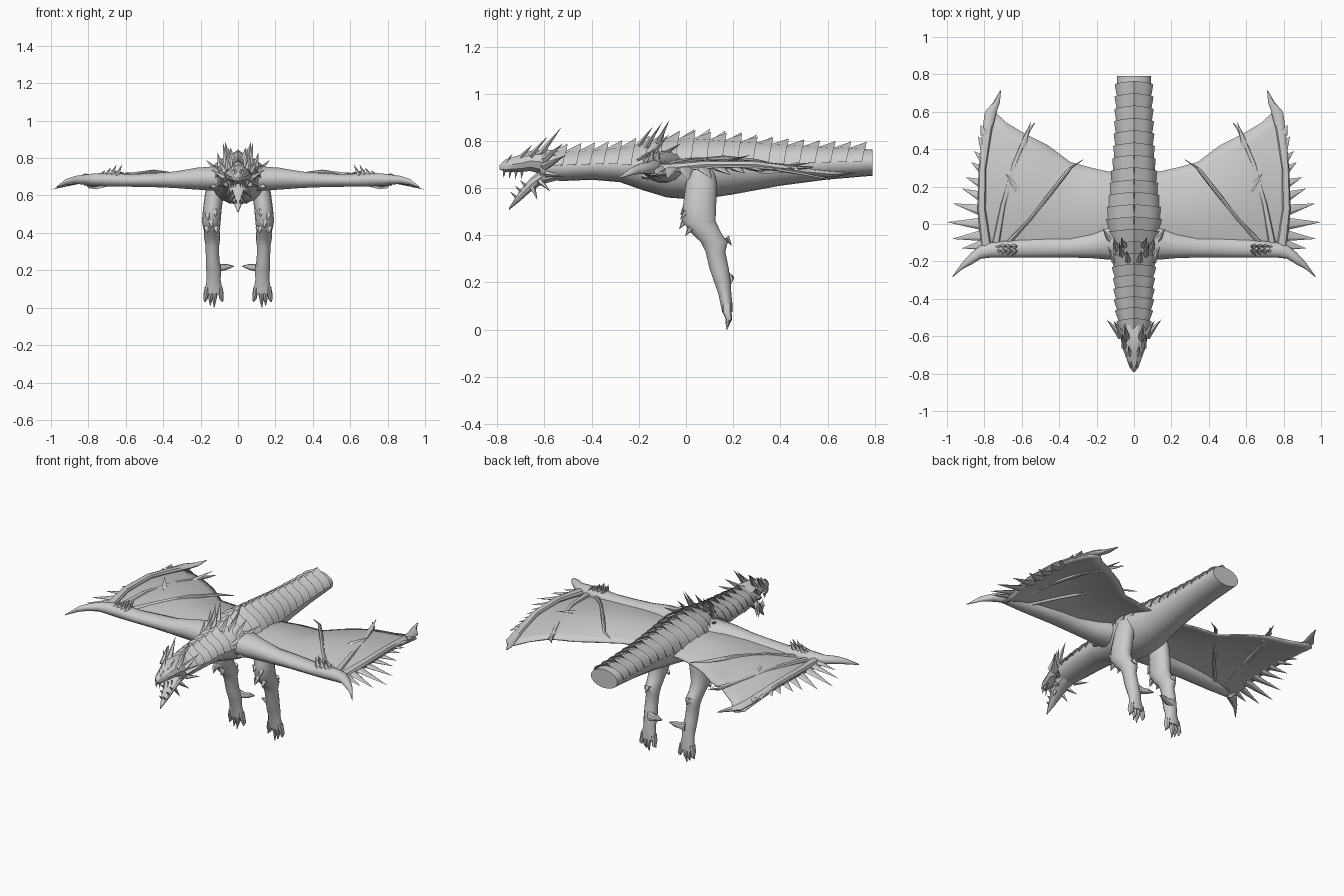
import bpy, bmesh, math
from mathutils import Vector

grey = bpy.data.materials.new("stone_grey")
grey.diffuse_color = (0.6, 0.6, 0.6, 1)


def finish(name, bm, mirror=False, smooth=40, thick=0):
    bmesh.ops.recalc_face_normals(bm, faces=bm.faces)
    me = bpy.data.meshes.new(name)
    bm.to_mesh(me)
    bm.free()
    ob = bpy.data.objects.new(name, me)
    bpy.context.collection.objects.link(ob)
    me.materials.append(grey)
    if thick:
        m = ob.modifiers.new("Thickness", 'SOLIDIFY')
        m.thickness, m.offset = thick, 0
    if mirror:
        m = ob.modifiers.new("Mirror", 'MIRROR')
        m.use_mirror_merge = False
    if smooth:
        bpy.ops.object.select_all(action='DESELECT')
        ob.select_set(True)
        bpy.context.view_layer.objects.active = ob
        bpy.ops.object.shade_smooth_by_angle(angle=math.radians(smooth))
    return ob


def loft(bm, rings, axis, n=14):
    """Join elliptical rings (x, y, z, radius a, radius b) set across an axis."""
    rows = []
    for x, y, z, a, b in rings:
        row = []
        for i in range(n):
            t = 2 * math.pi * i / n
            c, s = a * math.cos(t), b * math.sin(t)
            off = {'x': (0, c, s), 'y': (c, 0, s), 'z': (c, s, 0)}[axis]
            row.append(bm.verts.new(Vector((x, y, z)) + Vector(off)))
        rows.append(row)
    for r, q in zip(rows, rows[1:]):
        for i in range(n):
            j = (i + 1) % n
            bm.faces.new((r[i], r[j], q[j], q[i]))
    bm.faces.new(rows[0])
    bm.faces.new(rows[-1])


def spike(bm, base, tip, r, flat=1.0, n=6):
    """Cone from base to tip; flat squashes it vertically."""
    base, tip = Vector(base), Vector(tip)
    d = (tip - base).normalized()
    up = Vector((0, 0, 1)) if abs(d.z) < 0.9 else Vector((0, 1, 0))
    side = d.cross(up).normalized()
    up = side.cross(d)
    ring = [bm.verts.new(base + side * r * math.cos(2 * math.pi * i / n)
                         + up * r * flat * math.sin(2 * math.pi * i / n)) for i in range(n)]
    top = bm.verts.new(tip)
    bm.faces.new(ring)
    for i in range(n):
        bm.faces.new((ring[i], ring[(i + 1) % n], top))


# Body, neck and tail stump: y, centre z, half width, half height
PROFILE = [(-.62, .69, .06, .055), (-.52, .69, .08, .06), (-.40, .695, .095, .06),
           (-.28, .695, .10, .07), (-.18, .685, .11, .095), (-.08, .68, .13, .12),
           (.02, .68, .148, .128), (.10, .68, .142, .122), (.20, .685, .12, .112),
           (.40, .695, .10, .085), (.60, .702, .093, .066), (.79, .708, .09, .056)]


def profile(y):
    for p, q in zip(PROFILE, PROFILE[1:]):
        if y <= q[0]:
            t = (y - p[0]) / (q[0] - p[0])
            return [p[i] + (q[i] - p[i]) * t for i in (1, 2, 3)]
    return PROFILE[-1][1:]


bm = bmesh.new()
loft(bm, [(0, y, z, a, b) for y, z, a, b in PROFILE], 'y', 20)
finish("body", bm)

# Overlapping back scales, each with a raised ridge at its rear edge
bm = bmesh.new()
starts = [-.58 + .058 * i for i in range(7)] + [-.17 + .066 * i for i in range(14)]
for y0 in starts:
    y1 = y0 + .078
    rows = []
    for y, lift in ((y0, .002), (min(y1, .79), .013)):
        z, a, b = profile(y)
        row = []
        for i in range(11):
            t = math.radians(-85 + 17 * i)
            ridge = (.024 if y < .3 else .018) * (lift > .01) * (i == 5)
            back = -.02 * abs(i - 5) / 5 if lift > .01 else 0
            row.append(bm.verts.new(((a + lift) * math.sin(t), y + back,
                                     z + (b + lift + ridge) * math.cos(t))))
        rows.append(row)
    under = []
    z, a, b = profile(y1 - .012)
    for i in range(11):
        t = math.radians(-85 + 17 * i)
        under.append(bm.verts.new(((a - .004) * math.sin(t), min(y1 - .03, .76), z + (b - .004) * math.cos(t))))
    rows.append(under)
    for r, q in zip(rows, rows[1:]):
        for i in range(10):
            bm.faces.new((r[i], r[i + 1], q[i + 1], q[i]))
finish("back_scales", bm, smooth=25)

# Central spines on the scales
bm = bmesh.new()
for y0 in starts:
    z, a, b = profile(y0 + .04)
    h = .03 + .018 * max(0, 1 - abs(y0 - .03) / .3)
    v = [bm.verts.new(p) for p in ((0, y0 + .005, z + b), (-.012, y0 + .055, z + b),
                                   (.012, y0 + .055, z + b), (0, min(y0 + .075, .79), z + b + h))]
    for f in ((0, 1, 3), (0, 3, 2), (1, 2, 3), (0, 2, 1)):
        bm.faces.new([v[i] for i in f])
finish("back_spines", bm, smooth=0)

# Shoulder spines
bm = bmesh.new()
for x, y, z, dx, dy, dz in ((.03, -.2, .78, .01, .06, .08), (.06, -.17, .77, .02, .07, .11),
                            (.05, -.12, .79, .02, .05, .10), (.09, -.14, .75, .02, .07, .08),
                            (.10, -.20, .72, .04, .08, .05), (.12, -.17, .69, .07, .09, .05),
                            (.13, -.18, .65, .05, .08, -.02), (.12, -.1, .74, .05, .08, .05)):
    spike(bm, (x, y, z), (x + dx, y + dy, z + dz), .02, .6, 5)
finish("shoulder_spines", bm, True, smooth=0)

# Head with upper and lower jaw
bm = bmesh.new()
loft(bm, [(0, -.54, .70, .07, .06), (0, -.60, .71, .074, .057), (0, -.66, .715, .062, .045),
          (0, -.70, .705, .048, .038), (0, -.735, .70, .035, .033), (0, -.765, .695, .024, .028),
          (0, -.79, .688, .006, .010)], 'y', 10)
finish("skull", bm, smooth=25)
bm = bmesh.new()
loft(bm, [(0, -.55, .67, .055, .04), (0, -.61, .65, .05, .035), (0, -.66, .612, .040, .03),
          (0, -.70, .572, .026, .026), (0, -.75, .512, .003, .005)], 'y', 10)
finish("lower_jaw", bm, smooth=25)

# Horns, brow spikes and teeth
bm = bmesh.new()
for b, t, r in (((.035, -.62, .74), (.05, -.53, .855), .022), ((.05, -.66, .735), (.065, -.585, .82), .018),
                ((.06, -.60, .72), (.105, -.52, .79), .022), ((.065, -.60, .69), (.147, -.51, .74), .024),
                ((.06, -.59, .66), (.11, -.52, .65), .02), ((.04, -.62, .63), (.075, -.575, .585), .018),
                ((.02, -.70, .73), (.03, -.65, .785), .016), ((.012, -.76, .71), (.015, -.735, .745), .012),
                ((.03, -.65, .60), (.05, -.63, .55), .015)):
    spike(bm, b, t, r, .7, 5)
finish("horns", bm, True, smooth=0)
bm = bmesh.new()
for y, x, z in ((-.77, .012, .675), (-.745, .023, .673), (-.72, .032, .672), (-.695, .04, .672)):
    spike(bm, (x, y, z), (x, y - .004, z - .035), .007, 1, 4)
for y, x, z in ((-.72, .012, .56), (-.70, .022, .585), (-.68, .030, .61)):
    spike(bm, (x, y, z), (x, y - .025, z + .025), .007, 1, 4)
finish("teeth", bm, True, smooth=0)

# Legs
bm = bmesh.new()
loft(bm, [(.115, .065, .69, .04, .055), (.125, .065, .62, .05, .066), (.137, .058, .53, .05, .072),
          (.143, .055, .46, .05, .072), (.140, .085, .41, .042, .066), (.138, .120, .37, .043, .058),
          (.137, .125, .33, .036, .043), (.136, .140, .26, .036, .042), (.130, .155, .20, .040, .036),
          (.130, .165, .15, .037, .028), (.130, .172, .105, .045, .026), (.130, .175, .075, .046, .022)], 'z')
finish("leg", bm, True)
bm = bmesh.new()
for x0, x1, z1 in ((.098, .083, .03), (.120, .128, .0), (.143, .148, .012), (.163, .178, .03)):
    loft(bm, [(x0, .172, .11, .015, .02), ((x0 + x1) / 2, .174, .072, .014, .019),
              ((x0 * .3 + x1 * .7), .182, .045, .011, .014), (x1, .172, z1, .002, .003)], 'z', 8)
loft(bm, [(.125, .175, .215, .024, .03), (.088, .18, .214, .017, .018), (.062, .187, .218, .017, .017),
          (.022, .195, .222, .002, .002)], 'x', 8)
finish("toes", bm, True)
# Knee scales
bm = bmesh.new()
for x, y, z in ((.12, .0, .52), (.16, .0, .50), (.14, -.005, .46), (.165, .02, .43), (.115, .02, .43), (.14, .17, .39)):
    s = 1 if y > .1 else -1
    spike(bm, (x, y, z), (x, y + .025 * s, z - .035), .022, .7, 5)
finish("knee_scales", bm, True, smooth=0)

# Wing arm, ending in a hooked thumb claw
bm = bmesh.new()
loft(bm, [(.06, -.09, .69, .10, .07), (.14, -.10, .69, .09, .066), (.22, -.115, .69, .068, .06),
          (.34, -.125, .684, .054, .045), (.46, -.125, .682, .054, .038), (.58, -.13, .680, .05, .034),
          (.68, -.135, .684, .045, .038), (.77, -.14, .685, .04, .034), (.82, -.15, .685, .036, .027),
          (.87, -.185, .683, .032, .022), (.92, -.225, .672, .018, .016), (.97, -.282, .645, .003, .003)], 'x')
finish("wing_arm", bm, True)

# Wing membrane: leading x, trailing x, trailing y for each column
COLS = [(.05, .05, .27), (.14, .14, .28), (.24, .23, .30), (.36, .34, .33), (.47, .46, .42),
        (.58, .58, .48), (.68, .68, .54), (.77, .755, .61), (.82, .80, .58)]


def wing(c, v):
    x0, x1, y1 = COLS[c]
    u = x0 / .82
    crease = .012 * math.sin(c * math.pi / 2) * v * (u > .3)
    return (x0 + (x1 - x0) * v + .022 * math.sin(math.pi * v) * u ** 4,
            -.15 + (y1 + .15) * v,
            .69 - .035 * u ** 3 + .042 * math.sin(math.pi * v) - .012 * v + crease)


bm = bmesh.new()
grid = [[bm.verts.new(wing(c, k / 10)) for k in range(11)] for c in range(len(COLS))]
for r, q in zip(grid, grid[1:]):
    for k in range(10):
        bm.faces.new((r[k], r[k + 1], q[k + 1], q[k]))
finish("wing_membrane", bm, True, thick=.008)

# Wing finger bones and their free tips
bm = bmesh.new()
loft(bm, [(.79, -.12, .68, .028, .022), (.815, .08, .70, .022, .018), (.81, .3, .70, .02, .016),
          (.785, .5, .67, .026, .016), (.765, .6, .66, .032, .014), (.735, .65, .66, .018, .01),
          (.713, .715, .665, .002, .002)], 'y', 8)
loft(bm, [(.74, -.11, .68, .02, .015), (.70, .1, .705, .014, .014), (.64, .32, .70, .014, .012),
          (.565, .50, .685, .012, .008), (.53, .54, .69, .002, .002)], 'y', 8)
loft(bm, [(.68, -.11, .68, .02, .015), (.56, .02, .71, .013, .014), (.45, .16, .725, .014, .013),
          (.34, .30, .715, .012, .008), (.27, .345, .71, .002, .002)], 'y', 8)
spike(bm, (.62, .18, .715), (.69, .275, .74), .02, .4)
spike(bm, (.60, .40, .69), (.55, .55, .71), .02, .4)
finish("wing_fingers", bm, True)

# Spikes along the outer wing edge
bm = bmesh.new()
for y, tx, ty, r in ((-.11, .92, -.13, .03), (-.06, .975, -.08, .032), (.0, 1.0, .01, .036), (.07, .97, .11, .034),
                     (.14, .92, .19, .032), (.21, .90, .25, .03), (.28, .87, .33, .028),
                     (.34, .855, .39, .026), (.41, .835, .47, .024), (.48, .82, .53, .022)):
    spike(bm, (.80, y, .685), (tx, ty, .685 - .3 * (tx - .82)), r, .4)
finish("wing_edge_spikes", bm, True, smooth=0)

# Wrist spikes on top of the wing arm
bm = bmesh.new()
for x, z in ((.74, .735), (.71, .75), (.68, .765), (.65, .765)):
    for y in (-.15, -.125):
        spike(bm, (x, y, .70), (x - .03, y + .01, z), .022, .7, 5)
finish("wrist_spikes", bm, True, smooth=0)
